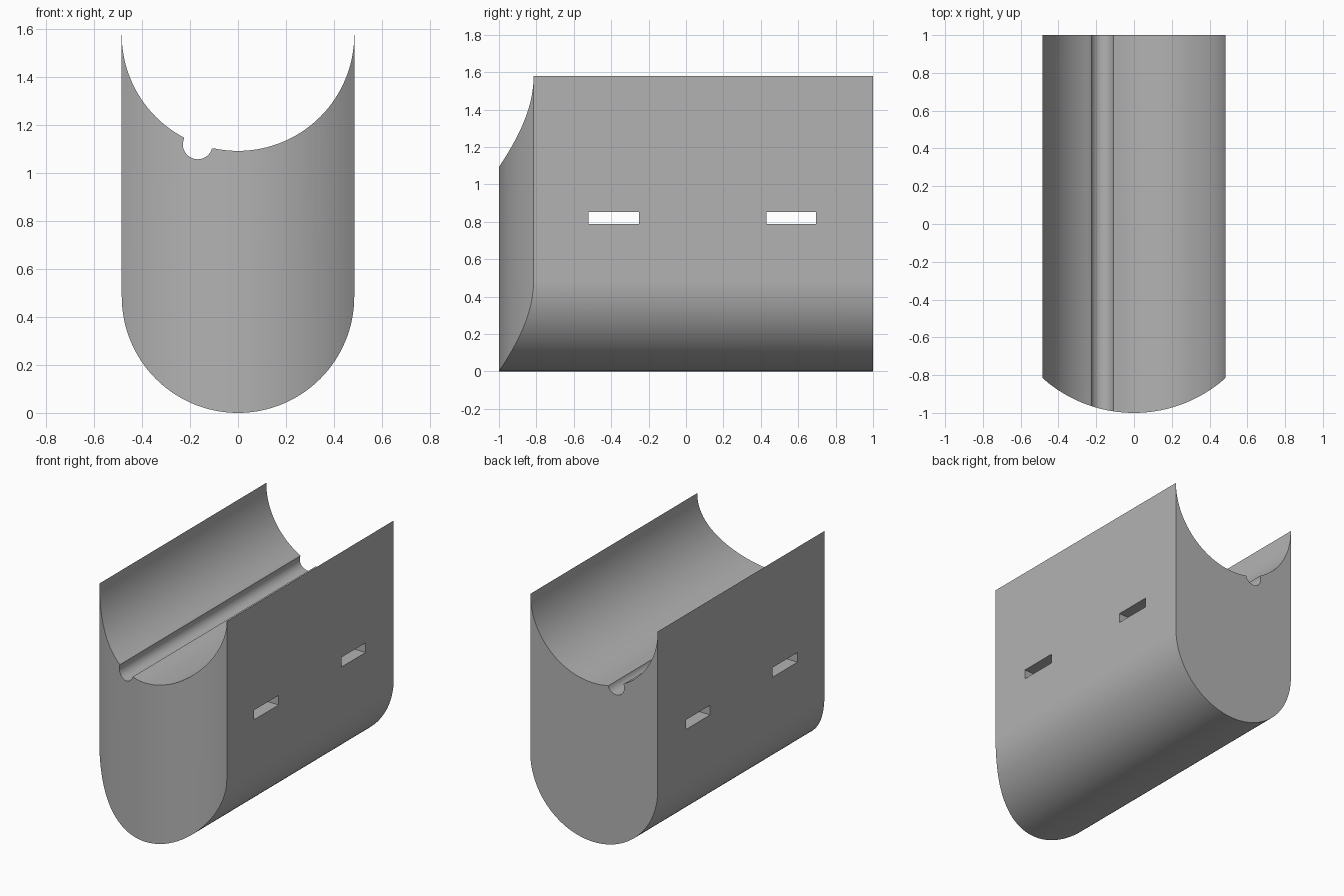
import bpy, bmesh
from math import cos, sin, radians, dist
from mathutils import Vector

cube = bpy.data.objects.get("Cube")
if cube:
    bpy.data.objects.remove(cube, do_unlink=True)

R = 0.485          # half width, shared by the rounded base and the trough
TOP = 1.578
FRONT_R = 0.728    # radius of the bowed front


def arc(cx, cy, r, start, end, n):
    angles = [radians(start + (end - start) * i / n) for i in range(n + 1)]
    return [(cx + r * cos(a), cy + r * sin(a)) for a in angles]


def extrude(name, points, offset):
    """Closed outline of 3D points swept along an offset vector."""
    bm = bmesh.new()
    face = bm.faces.new([bm.verts.new(p) for p in points])
    swept = bmesh.ops.extrude_face_region(bm, geom=[face])["geom"]
    verts = [g for g in swept if isinstance(g, bmesh.types.BMVert)]
    bmesh.ops.translate(bm, verts=verts, vec=Vector(offset))
    bmesh.ops.recalc_face_normals(bm, faces=bm.faces)
    mesh = bpy.data.meshes.new(name)
    bm.to_mesh(mesh)
    bm.free()
    obj = bpy.data.objects.new(name, mesh)
    bpy.context.collection.objects.link(obj)
    return obj


def cut(obj, cutter, operation):
    mod = obj.modifiers.new(cutter.name, "BOOLEAN")
    mod.object, mod.operation, mod.solver = cutter, operation, "EXACT"
    cutter.hide_render = True
    bpy.context.view_layer.objects.active = obj
    bpy.ops.object.modifier_apply(modifier=mod.name)
    bpy.data.objects.remove(cutter, do_unlink=True)


# Cross-section: round base, straight walls, trough with a small channel
base = arc(0, R, R, 0, -180, 64)
trough = arc(0, TOP, R, 180, 360, 64)
channel_centre = (-0.168, 1.12)
channel = arc(*channel_centre, 0.062, 155, 345, 20)
clear = [p for p in trough if dist(p, channel_centre) > 0.066]
left = [p for p in clear if p[0] < channel_centre[0]]
right = [p for p in clear if p[0] > channel_centre[0]]
outline = base + left + channel + right
body = extrude("cradle_body", [(x, -1.1, z) for x, z in outline], (0, 2.1, 0))

# Bowed front end
bow = [(x, y, -0.1) for x, y in arc(0, FRONT_R - 1, FRONT_R, 225, 315, 48)]
plan = bow + [(0.6, 1.2, -0.1), (-0.6, 1.2, -0.1)]
cut(body, extrude("front_cutter", plan, (0, 0, 2)), "INTERSECT")

# Two strap slots running right through the sides
for y0, y1 in ((-0.52, -0.25), (0.43, 0.695)):
    slot = [(-0.6, y0, 0.787), (-0.6, y1, 0.787), (-0.6, y1, 0.853), (-0.6, y0, 0.853)]
    cut(body, extrude("slot_cutter", slot, (1.2, 0, 0)), "DIFFERENCE")

# Plain grey finish
grey = bpy.data.materials.new("plain_grey")
grey.use_nodes = True
colour = (0.45, 0.45, 0.45, 1)
grey.diffuse_color = colour
grey.node_tree.nodes["Principled BSDF"].inputs["Base Color"].default_value = colour
body.data.materials.clear()
body.data.materials.append(grey)

bpy.ops.object.select_all(action="DESELECT")
body.select_set(True)
bpy.context.view_layer.objects.active = body
bpy.ops.object.shade_smooth_by_angle(angle=radians(25))
